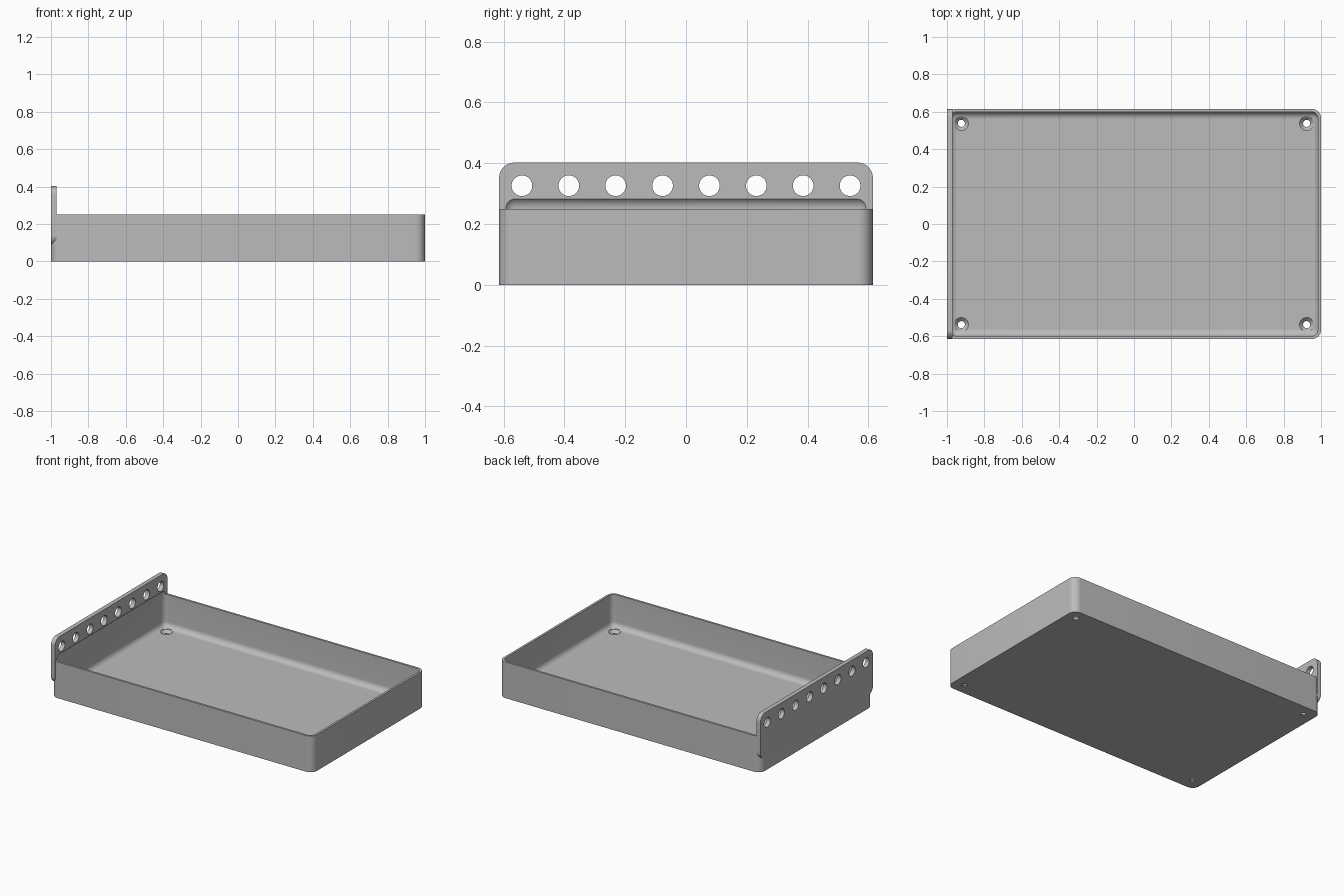
import bpy, bmesh, math

if "Cube" in bpy.data.objects:
    bpy.data.objects.remove(bpy.data.objects["Cube"], do_unlink=True)

grey = bpy.data.materials.new("plain grey")
grey.use_nodes = True
grey.diffuse_color = (0.5, 0.5, 0.5, 1)
grey.node_tree.nodes["Principled BSDF"].inputs["Base Color"].default_value = (0.5, 0.5, 0.5, 1)


def finish(bm, name):
    bmesh.ops.recalc_face_normals(bm, faces=bm.faces)
    mesh = bpy.data.meshes.new(name)
    bm.to_mesh(mesh)
    bm.free()
    mesh.materials.append(grey)
    ob = bpy.data.objects.new(name, mesh)
    bpy.context.collection.objects.link(ob)
    return ob


def rounded_box(name, low, high, radius, axis=None, segments=10):
    """Box with rounded edges; axis limits the rounding to edges along it."""
    bm = bmesh.new()
    bmesh.ops.create_cube(bm, size=1)
    for v in bm.verts:
        v.co = [a + (b - a) * (c + 0.5) for a, b, c in zip(low, high, v.co)]
    edges = [e for e in bm.edges if axis is None
             or abs(e.verts[0].co[axis] - e.verts[1].co[axis]) > 1e-4]
    bmesh.ops.bevel(bm, geom=edges, offset=radius, segments=segments,
                    profile=0.5, affect='EDGES', clamp_overlap=True)
    return finish(bm, name)


def turned(name, profile, centre, along_x=False, sides=40):
    """Solid of revolution from (radius, height) rings."""
    bm = bmesh.new()
    rings = []
    for r, h in profile:
        ring = []
        for i in range(sides):
            t = math.tau * i / sides
            a, b = r * math.cos(t), r * math.sin(t)
            offset = (h, a, b) if along_x else (a, b, h)
            ring.append(bm.verts.new([c + o for c, o in zip(centre, offset)]))
        rings.append(ring)
    for lower, upper in zip(rings, rings[1:]):
        for i in range(sides):
            j = (i + 1) % sides
            bm.faces.new((lower[i], lower[j], upper[j], upper[i]))
    bm.faces.new(rings[0])
    bm.faces.new(rings[-1])
    return finish(bm, name)


def combine(target, tool, operation):
    mod = target.modifiers.new("combine", 'BOOLEAN')
    mod.operation, mod.solver, mod.object = operation, 'EXACT', tool
    bpy.context.view_layer.objects.active = target
    bpy.ops.object.modifier_apply(modifier=mod.name)
    bpy.data.objects.remove(tool, do_unlink=True)


# Tray body and upright hanging plate
tray = rounded_box("tray", (-1, -0.615, 0), (1, 0.615, 0.25), 0.05, axis=2)
plate = rounded_box("hanging_plate", (-1, -0.615, 0.09), (-0.97, 0.615, 0.402), 0.05, axis=0)
combine(tray, plate, 'UNION')

# Hollow, slightly undercutting the plate
hollow = rounded_box("hollow_cutter", (-0.985, -0.6, 0.025), (0.985, 0.6, 0.29), 0.038)
combine(tray, hollow, 'DIFFERENCE')

# Row of holes in the plate
for i in range(8):
    y = -0.54 + 1.08 * i / 7
    hole = turned("plate_hole_cutter", [(0.034, -0.1), (0.034, 0.1)],
                  (-0.985, y, 0.326), along_x=True)
    combine(tray, hole, 'DIFFERENCE')

# Countersunk screw holes in the floor corners
for sx in (-1, 1):
    for sy in (-1, 1):
        hole = turned("screw_hole_cutter",
                      [(0.019, -0.05), (0.019, 0.005), (0.038, 0.024), (0.038, 0.07)],
                      (0.923 * sx, 0.538 * sy, 0))
        combine(tray, hole, 'DIFFERENCE')

# Smooth shading with sharp edges kept
bpy.ops.object.select_all(action='DESELECT')
tray.select_set(True)
bpy.context.view_layer.objects.active = tray
bpy.ops.object.shade_smooth_by_angle(angle=math.radians(30))
